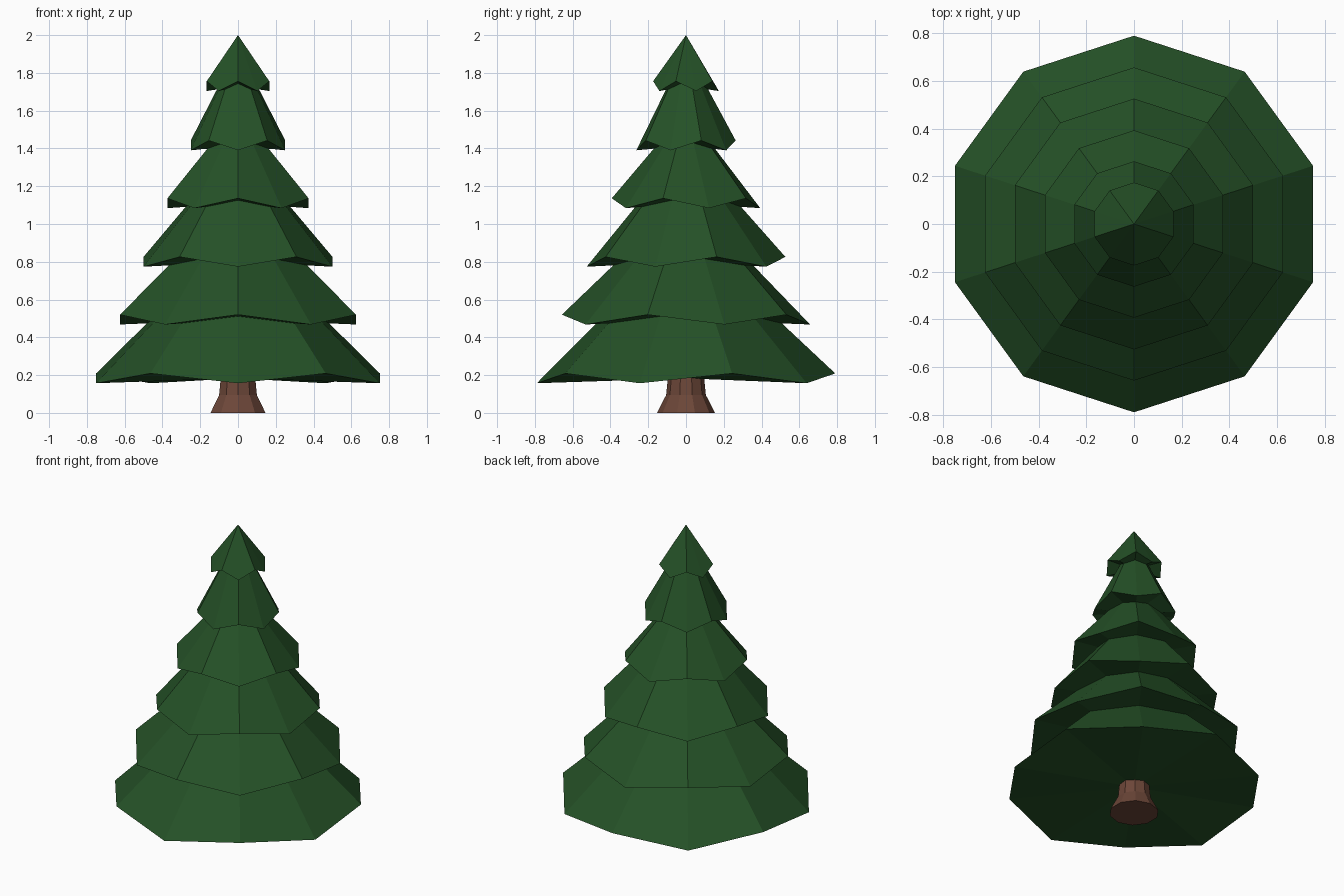
import bpy, bmesh
from math import sin, cos, pi

if "Cube" in bpy.data.objects:
    bpy.data.objects.remove(bpy.data.objects["Cube"], do_unlink=True)

SIDES = 10


def material(name, color):
    m = bpy.data.materials.new(name)
    m.use_nodes = True
    m.diffuse_color = color
    m.node_tree.nodes["Principled BSDF"].inputs["Base Color"].default_value = color
    return m


def ring(bm, radius, z, zigzag=0.0):
    """Ten-sided ring with a corner at the front; corners alternate in height."""
    verts = []
    for k in range(SIDES):
        a = -pi / 2 + 2 * pi * k / SIDES
        dz = -zigzag if k % 2 == 0 else zigzag
        verts.append(bm.verts.new((radius * cos(a), radius * sin(a), z + dz)))
    return verts


def fan(bm, loop, z):
    tip = bm.verts.new((0, 0, z))
    for k in range(SIDES):
        bm.faces.new((loop[k], loop[(k + 1) % SIDES], tip))


def finish(bm, name, mat):
    bmesh.ops.recalc_face_normals(bm, faces=bm.faces)
    mesh = bpy.data.meshes.new(name)
    bm.to_mesh(mesh)
    bm.free()
    mesh.materials.append(mat)
    bpy.context.collection.objects.link(bpy.data.objects.new(name, mesh))


green = material("needle green", (0.018, 0.082, 0.020, 1))
brown = material("bark brown", (0.150, 0.062, 0.040, 1))

# Trunk with a flared foot
bm = bmesh.new()
loops = [ring(bm, r, z) for r, z in ((0.153, 0), (0.105, 0.095), (0.09, 0.25))]
for low, high in zip(loops, loops[1:]):
    for k in range(SIDES):
        n = (k + 1) % SIDES
        bm.faces.new((low[k], low[n], high[n], high[k]))
bm.faces.new(loops[0])
bm.faces.new(loops[-1])
finish(bm, "trunk", brown)

# Branch tiers: zigzag cones, every other one with its corners swapped
TIERS = [(0.79, 0.183, 0.95), (0.657, 0.494, 1.15), (0.526, 0.80, 1.42),
         (0.393, 1.11, 1.60), (0.263, 1.416, 1.93), (0.174, 1.73, 2.0)]
for i, (radius, base, tip) in enumerate(TIERS):
    bm = bmesh.new()
    rim = ring(bm, radius, base, 0.026 if i % 2 == 0 else -0.026)
    fan(bm, rim, tip)
    fan(bm, rim, base)
    finish(bm, f"branch_tier_{i + 1}", green)
